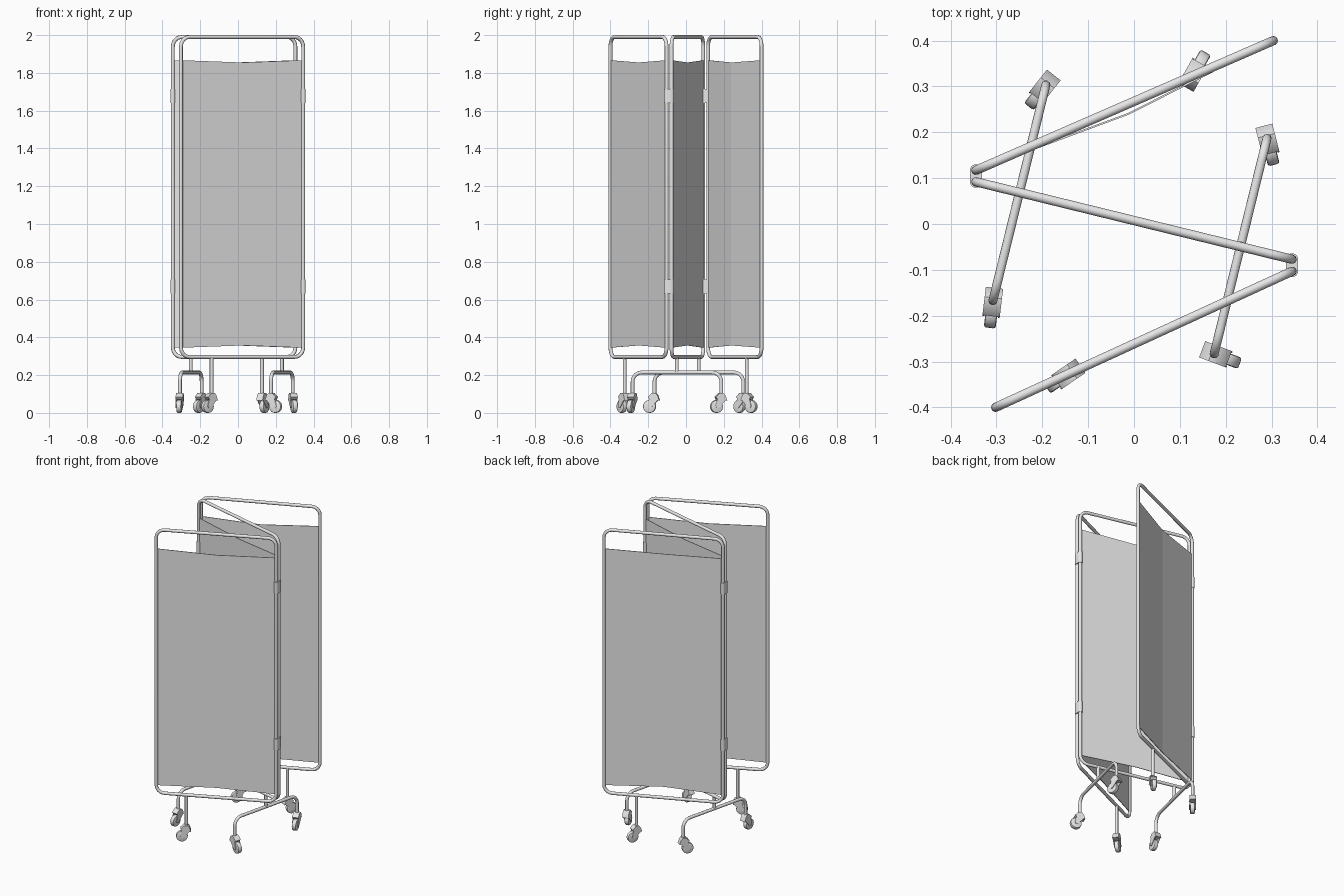
import bpy, bmesh, math
from mathutils import Vector, Matrix

if "Cube" in bpy.data.objects:
    bpy.data.objects.remove(bpy.data.objects["Cube"], do_unlink=True)

grey = bpy.data.materials.new("light_grey")
grey.use_nodes = True
grey.diffuse_color = (0.8, 0.8, 0.8, 1)
grey.node_tree.nodes["Principled BSDF"].inputs["Base Color"].default_value = (0.8, 0.8, 0.8, 1)

TUBE = 0.01
LOW, HIGH = 0.296, 1.99
UP = Vector((0, 0, 1))


def add_object(name, mesh, smooth=True):
    mesh.materials.clear()
    mesh.materials.append(grey)
    obj = bpy.data.objects.new(name, mesh)
    bpy.context.collection.objects.link(obj)
    if smooth:
        bpy.ops.object.select_all(action="DESELECT")
        obj.select_set(True)
        bpy.context.view_layer.objects.active = obj
        bpy.ops.object.shade_smooth_by_angle(angle=math.radians(40))
    return obj


def from_bmesh(name, bm, smooth=True):
    bmesh.ops.recalc_face_normals(bm, faces=bm.faces)
    mesh = bpy.data.meshes.new(name)
    bm.to_mesh(mesh)
    bm.free()
    return add_object(name, mesh, smooth)


def fillet(a, corner, b, radius, steps=6):
    # quarter arc replacing a right-angled corner
    u, v = (a - corner).normalized(), (b - corner).normalized()
    centre = corner + (u + v) * radius
    angles = [i / steps * math.pi / 2 for i in range(steps + 1)]
    return [centre - v * radius * math.cos(t) - u * radius * math.sin(t) for t in angles]


def tube(name, points, closed=False):
    curve = bpy.data.curves.new(name, "CURVE")
    curve.dimensions = "3D"
    curve.bevel_depth = TUBE
    curve.bevel_resolution = 3
    curve.use_fill_caps = True
    spline = curve.splines.new("POLY")
    spline.points.add(len(points) - 1)
    for p, co in zip(spline.points, points):
        p.co = (*co, 1)
    spline.use_cyclic_u = closed
    temp = bpy.data.objects.new(name, curve)
    bpy.context.collection.objects.link(temp)
    graph = bpy.context.evaluated_depsgraph_get()
    mesh = bpy.data.meshes.new_from_object(temp.evaluated_get(graph))
    bpy.data.objects.remove(temp, do_unlink=True)
    return add_object(name, mesh)


def at(xy, z):
    return Vector((xy[0], xy[1], z))


def panel(name, a, b, bulge=0.0):
    # rounded rectangular tube frame
    corners = [at(a, LOW), at(b, LOW), at(b, HIGH), at(a, HIGH)]
    path = []
    for i, c in enumerate(corners):
        path += fillet(corners[i - 1], c, corners[(i + 1) % 4], 0.05)
    tube(name + "_frame", path, closed=True)
    # fabric sheet, slightly slack along its centre line
    bm = bmesh.new()
    side = (at(b, 0) - at(a, 0)).cross(UP).normalized()
    columns = []
    for t, slack in ((0, 0), (0.5, 1), (1, 0)):
        p = at(a, 0).lerp(at(b, 0), t) + side * bulge * slack
        columns.append([bm.verts.new(p + UP * z)
                        for z in (0.345 + 0.012 * slack, 1.867 - 0.012 * slack)])
    for l, r in zip(columns, columns[1:]):
        bm.faces.new((l[0], r[0], r[1], l[1]))
    cloth = from_bmesh(name + "_fabric", bm, False)
    mod = cloth.modifiers.new("thickness", "SOLIDIFY")
    mod.thickness = 0.004
    mod.offset = 0


def prism(bm, profile, y0, y1):
    # side profile in x and z, extruded across y
    base = bm.faces.new([bm.verts.new((x, y0, z)) for x, z in profile])
    new = bmesh.ops.extrude_face_region(bm, geom=[base])["geom"]
    verts = [v for v in new if isinstance(v, bmesh.types.BMVert)]
    bmesh.ops.translate(bm, vec=(0, y1 - y0, 0), verts=verts)


def caster(name, xy, direction):
    place = Matrix.Translation(at(xy, 0)) @ Matrix.Rotation(
        math.atan2(direction[1], direction[0]), 4, "Z")
    # hooded fork
    bm = bmesh.new()
    prism(bm, [(-0.028, 0.066), (-0.018, 0.094), (-0.006, 0.106), (0.014, 0.104),
               (0.034, 0.084), (0.022, 0.07)], -0.019, 0.019)
    for s in (-1, 1):
        prism(bm, [(-0.022, 0.07), (0.026, 0.076), (0.036, 0.036), (0.03, 0.026),
                   (0.018, 0.026)], s * 0.015, s * 0.019)
    from_bmesh(name + "_fork", bm).matrix_world = place
    # wheel with softened tread edges
    bm = bmesh.new()
    bmesh.ops.create_cone(bm, cap_ends=True, segments=24, radius1=0.034, radius2=0.034,
                          depth=0.026, matrix=Matrix.Translation((0.026, 0, 0.034))
                          @ Matrix.Rotation(math.pi / 2, 4, "X"))
    rims = [e for e in bm.edges if any(len(f.verts) > 4 for f in e.link_faces)]
    bmesh.ops.bevel(bm, geom=rims, offset=0.005, segments=2, affect="EDGES", profile=0.5)
    from_bmesh(name + "_wheel", bm).matrix_world = place


def hinge(name, a, b, z):
    # sleeve wrapping two neighbouring uprights
    bm = bmesh.new()
    for c in (a, b):
        for h in (z - 0.037, z + 0.037):
            for i in range(16):
                t = i * math.pi / 8
                bm.verts.new((c[0] + 0.013 * math.cos(t), c[1] + 0.013 * math.sin(t), h))
    bmesh.ops.convex_hull(bm, input=bm.verts)
    bmesh.ops.dissolve_limit(bm, angle_limit=0.02, verts=bm.verts, edges=bm.edges)
    from_bmesh(name, bm)


# zigzag panels
front = ((-0.302, -0.400), (0.345, -0.103))
middle = ((-0.345, 0.092), (0.345, -0.077))
back = ((-0.345, 0.117), (0.304, 0.400))
panel("front_panel", *front)
panel("middle_panel", *middle)
panel("back_panel", *back, bulge=0.02)

for label, z in (("lower", 0.67), ("upper", 1.677)):
    hinge(label + "_left_hinge", front[1], middle[1], z)
    hinge(label + "_right_hinge", middle[0], back[0], z)

# single legs under the outer panels
for name, xy, aim in (("front_leg", (-0.14, -0.325), (-0.8, -0.55)),
                      ("back_leg", (0.127, 0.322), (0.49, 0.87))):
    tube(name, [at(xy, LOW), at(xy, 0.1)])
    caster(name + "_caster", xy, aim)

# cross feet under the middle panel
feet = (("right_foot", (-0.25, 0.068), (-0.62, -0.78), (-0.12, -1)),
        ("left_foot", (0.2325, -0.048), (0.25, -0.97), (0.93, -0.35)))
across = Vector((0.238, 0.97, 0)).normalized() * 0.242
for name, xy, far_aim, near_aim in feet:
    mid = at(xy, 0.214)
    far, near = mid + across, mid - across
    ground = [Vector((p.x, p.y, 0.1)) for p in (far, near)]
    path = [ground[0]] + fillet(ground[0], far, near, 0.05)
    path += fillet(far, near, ground[1], 0.05) + [ground[1]]
    tube(name + "_bar", path)
    tube(name + "_stem", [at(xy, LOW), mid])
    caster(name + "_back_caster", far, far_aim)
    caster(name + "_front_caster", near, near_aim)
